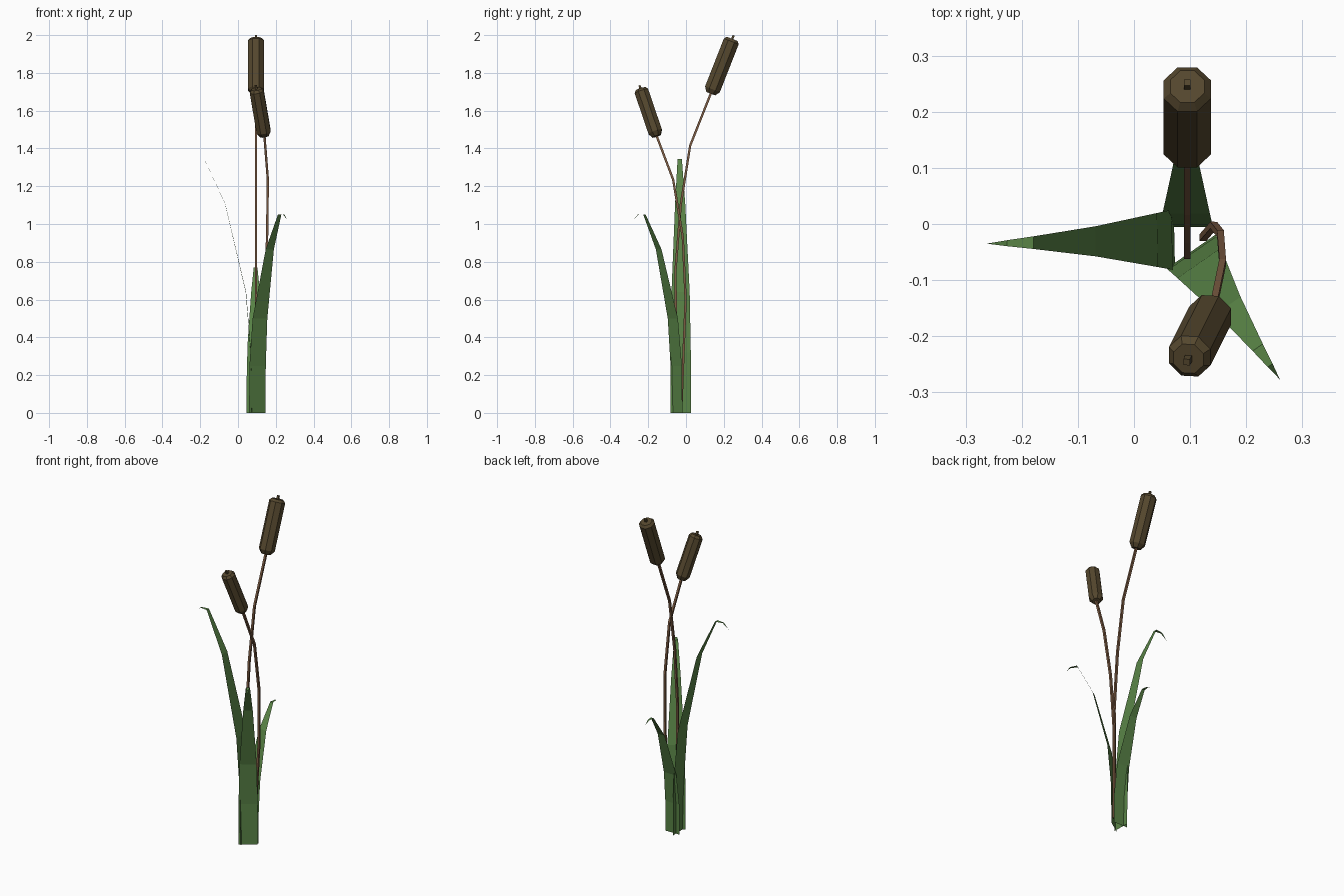
import bpy, math
from mathutils import Vector

if "Cube" in bpy.data.objects:
    bpy.data.objects.remove(bpy.data.objects["Cube"])


def material(name, rgb):
    m = bpy.data.materials.new(name)
    m.diffuse_color = (*rgb, 1)
    m.use_nodes = True
    m.node_tree.nodes["Principled BSDF"].inputs["Base Color"].default_value = m.diffuse_color
    return m


GREEN = material("leaf green", (0.100, 0.231, 0.062))
STEM = material("stem brown", (0.205, 0.107, 0.056))
HEAD = material("seed head brown", (0.090, 0.063, 0.027))


def add_mesh(name, verts, faces, mat):
    me = bpy.data.meshes.new(name)
    me.from_pydata(verts, [], faces)
    me.materials.append(mat)
    me.update()
    ob = bpy.data.objects.new(name, me)
    bpy.context.collection.objects.link(ob)
    return ob


def sweep(name, path, radii, sides, mat):
    """Flat-sided tube along a path, with flats facing the x axis."""
    pts = [Vector(p) for p in path]
    verts, faces = [], []
    for i, (p, r) in enumerate(zip(pts, radii)):
        t = (pts[min(i + 1, len(pts) - 1)] - pts[max(i - 1, 0)]).normalized()
        u = (Vector((1, 0, 0)) - t * t.x).normalized()
        v = t.cross(u)
        for k in range(sides):
            a = 2 * math.pi * (k + 0.5) / sides
            verts.append(p + (u * math.cos(a) + v * math.sin(a)) * r)
    for i in range(len(pts) - 1):
        for k in range(sides):
            a, b = i * sides + k, i * sides + (k + 1) % sides
            faces.append((a, b, b + sides, a + sides))
    faces.append(tuple(reversed(range(sides))))
    faces.append(tuple(range(len(verts) - sides, len(verts))))
    return add_mesh(name, verts, faces, mat)


# Leaf template: outward fraction, height fraction, width fraction
LEAF = [(0, 0, 1), (0.012, 0.237, 1), (0.09, 0.475, 0.9), (0.42, 0.825, 0.5),
        (0.75, 1, 0.21), (0.89, 1, 0.1), (1, 0.975, 0)]


def leaf(name, base, tip, height, width):
    base, tip = Vector((*base, 0)), Vector((*tip, 0))
    out = tip - base
    side = Vector((-out.y, out.x, 0)).normalized() * width / 2
    verts, faces = [], []
    for d, h, w in LEAF:
        c = base + out * d + Vector((0, 0, h * height))
        verts += [c - side * w, c + side * w] if w else [c]
    n = len(LEAF) - 1
    for i in range(n - 1):
        a = 2 * i
        faces.append((a, a + 1, a + 3, a + 2))
    faces.append((2 * n - 2, 2 * n - 1, 2 * n))
    add_mesh(name, verts, faces, GREEN)


def cattail(name, path, top, radius):
    """Bent stem, chamfered eight-sided head and the stem nub above it."""
    sweep(name + "_stem", path, [0.0085] * len(path), 4, STEM)
    a, b = Vector(path[-1]), Vector(top)
    axis = (b - a).normalized()
    ring = [a, a + axis * 0.025, b - axis * 0.014, b]
    sweep(name + "_seed_head", ring,
          [radius * 0.6, radius, radius, radius * 0.72], 8, HEAD)
    sweep(name + "_tip", [b - axis * 0.01, b + axis * 0.02],
          [0.009, 0.008], 4, HEAD)


# Three drooping leaves
leaf("left_leaf", (0.072, -0.028), (-0.263, -0.035), 1.345, 0.107)
leaf("front_leaf", (0.102, -0.049), (0.26, -0.277), 1.05, 0.105)
leaf("back_leaf", (0.093, -0.005), (0.093, 0.255), 0.77, 0.094)

# Two cattails
cattail("tall", [(0.095, -0.032, 0.04), (0.095, -0.052, 0.35), (0.095, -0.056, 0.75),
                 (0.095, -0.028, 1.10), (0.095, 0.022, 1.415), (0.095, 0.131, 1.69)],
        (0.095, 0.245, 1.98), 0.0455)
cattail("short", [(0.123, -0.024, 0.04), (0.142, -0.002, 0.60), (0.154, -0.017, 0.93),
                  (0.158, -0.068, 1.235), (0.140, -0.155, 1.465)],
        (0.097, -0.240, 1.715), 0.0405)
